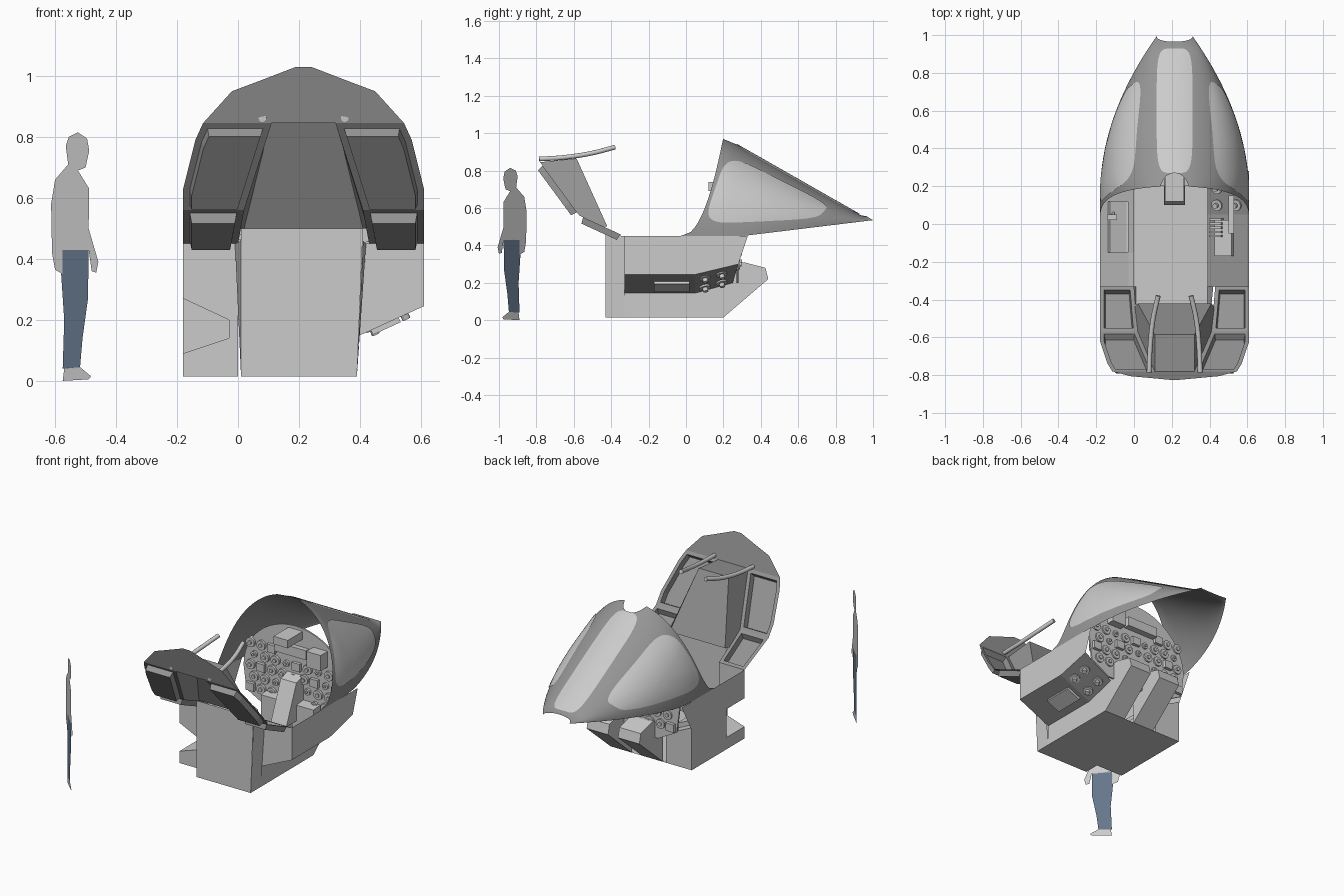
import bpy, bmesh, math
from mathutils import Vector

if "Cube" in bpy.data.objects:
    bpy.data.objects.remove(bpy.data.objects["Cube"])
CX = 0.215


def mat(name, c):
    m = bpy.data.materials.new(name)
    m.diffuse_color = (*c, 1)
    m.use_nodes = True
    m.node_tree.nodes["Principled BSDF"].inputs["Base Color"].default_value = m.diffuse_color
    return m


DARK = mat("dark_grey", (0.3, 0.3, 0.3))
BLUE = mat("denim", (0.13, 0.18, 0.26))


def mesh(name, verts, faces, m=None, smooth=False):
    me = bpy.data.meshes.new(name)
    me.from_pydata([tuple(v) for v in verts], [], faces)
    me.update()
    ob = bpy.data.objects.new(name, me)
    bpy.context.collection.objects.link(ob)
    if m:
        me.materials.append(m)
    for p in me.polygons:
        p.use_smooth = smooth
    return ob


def sheet(name, *polys, m=None):
    vs, fs = [], []
    for p in polys:
        fs.append(list(range(len(vs), len(vs) + len(p))))
        vs += p
    return mesh(name, vs, fs, m)


def prism(name, prof, a, b, axis):
    put = (lambda p, t: (t, p[0], p[1])) if axis == "x" else (lambda p, t: (p[0], t, p[1]))
    n = len(prof)
    ob = mesh(name, [put(p, a) for p in prof] + [put(p, b) for p in prof],
              [list(range(n)), list(range(2 * n - 1, n - 1, -1))] +
              [[i, i + n, (i + 1) % n + n, (i + 1) % n] for i in range(n)])
    bm = bmesh.new()
    bm.from_mesh(ob.data)
    bmesh.ops.recalc_face_normals(bm, faces=bm.faces)
    bm.to_mesh(ob.data)
    return ob


def box(name, x, y, z, rot=(0, 0, 0)):
    bpy.ops.mesh.primitive_cube_add(size=1, rotation=rot, location=(sum(x) / 2, sum(y) / 2, sum(z) / 2))
    ob = bpy.context.object
    ob.name = name
    ob.scale = (x[1] - x[0], y[1] - y[0], z[1] - z[0])


def cyl(name, r, d, loc, rot=(0, 0, 0)):
    bpy.ops.mesh.primitive_cylinder_add(vertices=16, radius=r, depth=d, location=loc, rotation=rot)
    bpy.context.object.name = name


def mir(p):
    return (2 * CX - p[0],) + tuple(p[1:])


# canopy shell: arched sections that narrow to the nose
def dims(y):
    t = max(0, (y - 0.15) / 0.85)
    zb = 0.45 + 0.085 * max(0, (y - 0.3) / 0.7)
    zt = 0.98 - 0.45 * max(0, (y - 0.2) / 0.79)
    return 0.395 * (1 - 0.77 * t * t), zb, max(0.025, zt - zb)


NU, NV = 80, 24
vs = []
for j in range(NV + 1):
    for i in range(NU + 1):
        phi = (i / NU * 2 - 1) * math.pi / 2
        f, s = max(0, math.cos(phi)), math.sin(phi)
        ys = -0.03 + 0.23 * f ** 0.45 + math.sqrt(max(0, 0.07 ** 2 - (0.395 * s) ** 2))
        y = ys + (1.0 - 0.035 * f - ys) * j / NV
        w, zb, h = dims(y)
        vs.append((CX + w * s, y, zb + h * f))
mesh("canopy_shell", vs, [[j * (NU + 1) + i, j * (NU + 1) + i + 1, (j + 1) * (NU + 1) + i + 1, (j + 1) * (NU + 1) + i]
                          for j in range(NV) for i in range(NU)], DARK, True)


# rounded window panes lying just outside the shell
def pane(name, corners, place):
    A, B, C, D = [Vector(c) for c in corners]
    R, N = 8, 56
    vs = []
    for r in range(R + 1):
        for k in range(N):
            c, s = math.cos(math.tau * k / N), math.sin(math.tau * k / N)
            a = (1 + r / R * math.copysign(abs(c) ** 0.4, c)) / 2
            b = (1 + r / R * math.copysign(abs(s) ** 0.4, s)) / 2
            p = A * (1 - a) * (1 - b) + B * (1 - a) * b + C * a * b + D * a * (1 - b)
            vs.append(place(*p))
    mesh(name, vs, [[r * N + k, (r + 1) * N + k, (r + 1) * N + (k + 1) % N, r * N + (k + 1) % N]
                    for r in range(R) for k in range(N)], None, True)


def on_side(sign):
    def place(y, z):
        w, zb, h = dims(y)
        f = min(0.99, (z - zb) / h)
        return (CX + sign * (w * math.sqrt(1 - f * f) + 0.004), y, z + 0.003)
    return place


def on_top(x, y):
    w, zb, h = dims(y)
    return (CX + x, y, zb + h * math.sqrt(max(0, 1 - (x / w) ** 2)) + 0.004)


for sign in (-1, 1):
    pane("side_window", [(0.09, 0.51), (0.22, 0.89), (0.77, 0.615), (0.70, 0.54)], on_side(sign))
pane("front_window", [(-0.095, 0.27), (0.095, 0.27), (0.095, 0.93), (-0.095, 0.93)], on_top)


# folded rear plate: height gives depth
def P(x, z):
    prof = [(0.45, -0.33), (0.56, -0.57), (0.845, -0.78), (1.03, -0.825)]
    for (z0, y0), (z1, y1) in zip(prof, prof[1:]):
        if z <= z1:
            return (x, y0 + (y1 - y0) * (z - z0) / (z1 - z0), z)


upper = [P(*p) for p in [(-0.18, 0.56), (0.02, 0.56), (0.11, 0.845), (-0.115, 0.845), (-0.14, 0.79), (-0.18, 0.63)]]
lower = [P(*p) for p in [(-0.18, 0.45), (0.0, 0.45), (0.02, 0.56), (-0.18, 0.56)]]
for flip in (False, True):
    polys = [[mir(p) for p in q][::-1] if flip else q for q in (upper, lower)]
    ob = sheet("rear_side_plate", *polys, m=DARK)
    bm = bmesh.new()
    bm.from_mesh(ob.data)
    fs = list(bm.faces)
    for f in fs:
        if f.normal.z < 0:
            f.normal_flip()
    bmesh.ops.inset_individual(bm, faces=fs, thickness=0.022, use_even_offset=True)
    bmesh.ops.inset_individual(bm, faces=fs, thickness=0.006, depth=-0.035, use_even_offset=True)
    bm.to_mesh(ob.data)
half = [P(*p) for p in [(-0.115, 0.845), (-0.02, 0.95), (0.06, 0.98), (0.19, 1.03)]]
sheet("rear_crest", half + [mir(p) for p in half[::-1]], m=DARK)

# centre hump behind the opening
L = [(0.11, -0.78, 0.845), (0.11, -0.585, 0.865), (0.02, -0.42, 0.5), (0.005, -0.44, 0.5), (0.02, -0.57, 0.56)]
M = [mir(p) for p in L]
sheet("seat_back_hump", L, M[::-1], [L[0], L[1], M[1], M[0]], [L[1], L[2], M[2], M[1]], m=DARK)

# curved grab rails
for flip in (False, True):
    pts = [(0.08, -0.785, 0.862), (0.085, -0.66, 0.87), (0.10, -0.51, 0.892), (0.128, -0.38, 0.925)]
    cu = bpy.data.curves.new("grab_rail", "CURVE")
    cu.dimensions = "3D"
    cu.bevel_depth, cu.bevel_resolution, cu.use_fill_caps = 0.013, 3, True
    sp = cu.splines.new("BEZIER")
    sp.bezier_points.add(len(pts) - 1)
    for b, p in zip(sp.bezier_points, pts):
        b.co = mir(p) if flip else p
        b.handle_left_type = b.handle_right_type = "AUTO"
    bpy.context.collection.objects.link(bpy.data.objects.new("grab_rail", cu))

# tub: floor, centre box, walls
sheet("tub_floor", [(0.0, -0.33, 0.015), (0.39, -0.33, 0.015), (0.39, 0.2, 0.015), (0.0, 0.2, 0.015)],
      [(0.01, -0.43, 0.015), (0.39, -0.43, 0.015), (0.39, -0.33, 0.015), (0.01, -0.33, 0.015)])
sheet("tub_front", [(0.01, -0.43, 0.015), (0.39, -0.43, 0.015), (0.41, -0.43, 0.5), (0.01, -0.43, 0.5)],
      [(0.01, -0.43, 0.015), (0.01, -0.43, 0.46), (-0.01, -0.33, 0.45), (0.01, -0.33, 0.015)],
      [(0.39, -0.43, 0.015), (0.41, -0.43, 0.46), (0.42, -0.33, 0.45), (0.39, -0.33, 0.015)])
y0 = -0.33
sheet("tub_shoulders", [(-0.18, y0, 0.45), (0, y0, 0.45), (0, y0, 0.2), (-0.03, y0, 0.2), (-0.18, y0, 0.27)],
      [(0.42, y0, 0.45), (0.61, y0, 0.45), (0.61, y0, 0.245), (0.39, y0, 0.145)])
sheet("tub_walls", [(-0.18, y0, 0.27), (-0.18, 0.2, 0.27), (-0.18, 0.3, 0.45), (-0.18, y0, 0.45)],
      [(0.61, y0, 0.245), (0.61, 0.05, 0.245), (0.61, 0.28, 0.30), (0.61, 0.33, 0.45), (0.61, y0, 0.45)],
      [(0.39, y0, 0.015), (0.39, 0.2, 0.015), (0.39, 0.25, 0.2), (0.39, 0.05, 0.145), (0.39, y0, 0.145)])

# consoles
prism("left_console", [(-0.18, 0.015), (0, 0.015), (0, 0.2), (-0.18, 0.285)], -0.15, 0.2, "y")
prism("left_console_notch", [(-0.18, 0.015), (0, 0.015), (0, 0.2), (-0.03, 0.21), (-0.18, 0.28), (-0.18, 0.27),
                             (-0.03, 0.2), (-0.03, 0.14), (-0.18, 0.09)], -0.33, -0.15, "y")
sheet("right_console", [(0.39, y0, 0.145), (0.61, y0, 0.245), (0.61, 0.05, 0.245), (0.39, 0.05, 0.145)],
      [(0.39, 0.05, 0.145), (0.61, 0.05, 0.245), (0.61, 0.28, 0.3), (0.39, 0.25, 0.2)], m=DARK)
SL = math.atan2(0.1, 0.22)
box("right_console_box", (0.43, 0.53), (-0.17, 0.02), (0.17, 0.21), (0, -SL, 0))
for i in range(5):
    box("console_switch", (0.40, 0.47), (-0.07 + i * 0.022, -0.058 + i * 0.022), (0.18, 0.21), (0, -SL, 0))
for x, y, z in [(0.44, 0.1, 0.18), (0.54, 0.1, 0.23), (0.44, 0.19, 0.205), (0.54, 0.19, 0.25)]:
    cyl("console_knob", 0.03, 0.02, (x, y, z), (0.2, -SL, 0))
    cyl("console_knob_cap", 0.014, 0.06, (x, y, z), (0.2, -SL, 0))
box("right_side_rail", (0.50, 0.53), (-0.05, 0.15), (0.26, 0.30))
box("left_console_box", (-0.14, -0.04), (-0.15, 0.12), (0.23, 0.27), (0, 0.42, 0))
box("left_console_rail", (-0.05, -0.03), (-0.15, 0.12), (0.21, 0.25))
cyl("throttle_lever", 0.008, 0.08, (-0.11, 0.05, 0.3), (0.3, 0, 0))
box("throttle_grip", (-0.14, -0.09), (0.02, 0.05), (0.33, 0.36))

# footwells under the nose
for a, b in [(0.02, 0.17), (0.24, 0.39)]:
    prism("footwell", [(0.2, 0.015), (0.44, 0.22), (0.425, 0.28), (0.31, 0.31), (0.2, 0.3)], a, b, "x")
prism("centre_pedestal", [(0.1, 0.2), (0.27, 0.2), (0.27, 0.46), (0.2, 0.44)], 0.16, 0.27, "x")

# arched instrument board
arc = [(CX + 0.365 * math.cos(a), 0.42 + 0.34 * math.sin(a)) for a in [math.pi * i / 24 for i in range(25)]]
prism("instrument_board", arc + [(-0.13, 0.27), (0.0, 0.2), (0.43, 0.2), (0.56, 0.27)], 0.27, 0.28, "y")
Q = (math.pi / 2, 0, 0)
for k, z in enumerate([0.30, 0.37, 0.44, 0.51, 0.58]):
    for i in range(9):
        dx = (i - 4) * 0.075 + (0.015 if k % 2 else -0.01)
        if abs(dx) > 0.33 or (k == 4 and -0.16 < dx < 0.24) or (k < 2 and abs(dx) < 0.07):
            continue
        if (i * 3 + k) % 5 == 0:
            box("panel_unit", (CX + dx - 0.028, CX + dx + 0.028), (0.25, 0.3), (z - 0.025, z + 0.025))
        else:
            r = 0.03 if (i + k) % 3 else 0.02
            cyl("gauge_ring", r, 0.035, (CX + dx, 0.272, z), Q)
            cyl("gauge_hub", r * 0.4, 0.05, (CX + dx, 0.272, z), Q)
box("upper_display", (0.09, 0.31), (0.24, 0.32), (0.58, 0.64))
box("radar_scope", (0.34, 0.44), (0.2, 0.33), (0.56, 0.66))
box("gunsight", (0.165, 0.265), (0.12, 0.27), (0.69, 0.74))

# flat standing figure for scale, turned 45 degrees
def card(name, pts, m=None):
    sheet(name, [(x, -0.93 - (x + 0.535), z) for x, z in pts], m=m)


card("figure_upper", [(-0.525, 0.815), (-0.555, 0.80), (-0.565, 0.77), (-0.557, 0.71), (-0.60, 0.66), (-0.613, 0.58),
                      (-0.61, 0.42), (-0.60, 0.365), (-0.575, 0.35), (-0.575, 0.43), (-0.49, 0.43), (-0.48, 0.36),
                      (-0.465, 0.355), (-0.458, 0.39), (-0.49, 0.50), (-0.488, 0.63), (-0.525, 0.69),
                      (-0.50, 0.70), (-0.488, 0.755), (-0.495, 0.795)])
card("figure_trousers", [(-0.575, 0.44), (-0.49, 0.43), (-0.492, 0.27), (-0.51, 0.14), (-0.518, 0.045), (-0.575, 0.04),
                         (-0.57, 0.20), (-0.58, 0.35)], BLUE)
card("figure_shoes", [(-0.57, 0.04), (-0.518, 0.045), (-0.482, 0.015), (-0.49, 0.005), (-0.575, 0.0)])
